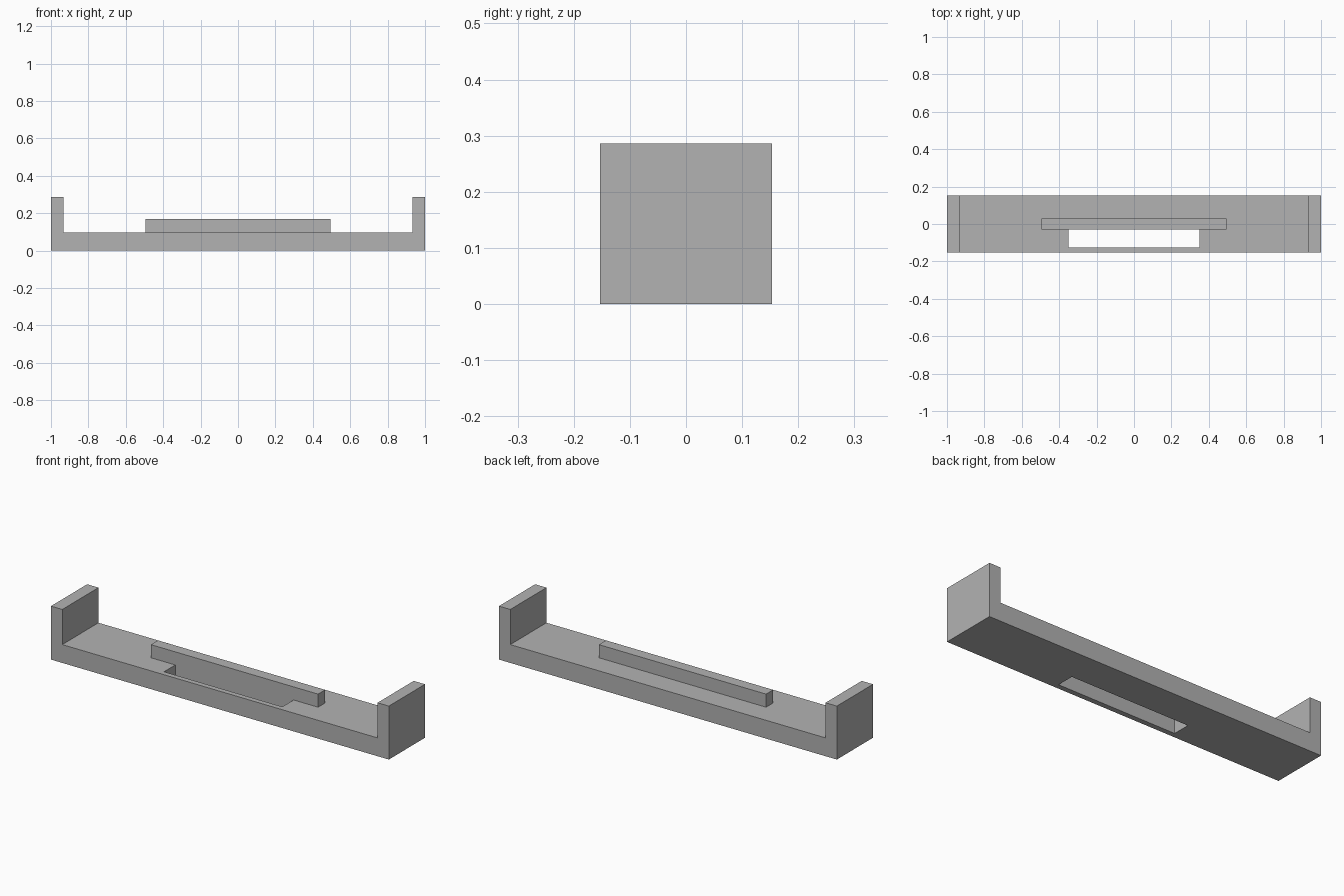
import bpy
import bmesh

old = bpy.data.objects.get("Cube")
if old:
    bpy.data.objects.remove(old, do_unlink=True)

HALF_DEPTH = 0.153
FLOOR = 0.098
HEIGHT = 0.286
WALL = 0.933   # inner face of the end walls

# Single flat grey
grey = bpy.data.materials.new("plain grey")
grey.use_nodes = True
colour = (0.448, 0.448, 0.448, 1)
grey.diffuse_color = colour
grey.node_tree.nodes["Principled BSDF"].inputs["Base Color"].default_value = colour


def extrude_profile(name, profile, y0, y1):
    """Extrude an x-z outline along y."""
    bm = bmesh.new()
    face = bm.faces.new([bm.verts.new((x, y0, z)) for x, z in profile])
    moved = bmesh.ops.extrude_face_region(bm, geom=[face])["geom"]
    verts = [g for g in moved if isinstance(g, bmesh.types.BMVert)]
    bmesh.ops.translate(bm, verts=verts, vec=(0, y1 - y0, 0))
    bmesh.ops.recalc_face_normals(bm, faces=bm.faces[:])
    mesh = bpy.data.meshes.new(name)
    bm.to_mesh(mesh)
    bm.free()
    mesh.materials.append(grey)
    obj = bpy.data.objects.new(name, mesh)
    bpy.context.collection.objects.link(obj)
    return obj


def block(name, half_x, y0, y1, z0, z1):
    outline = [(-half_x, z0), (half_x, z0), (half_x, z1), (-half_x, z1)]
    return extrude_profile(name, outline, y0, y1)


# U-shaped tray: floor with two upright ends
half = [(1, 0), (1, HEIGHT), (WALL, HEIGHT), (WALL, FLOOR)]
outline = half + [(-x, z) for x, z in reversed(half)]
tray = extrude_profile("tray", outline, -HALF_DEPTH, HALF_DEPTH)

# Slot cut through the floor in front of the rail
cutter = block("slot_cutter", 0.35, -0.125, -0.03, -0.1, 0.2)
cutter.hide_render = True
cut = tray.modifiers.new("slot", "BOOLEAN")
cut.operation = "DIFFERENCE"
cut.solver = "EXACT"
cut.object = cutter
bpy.context.view_layer.objects.active = tray
bpy.ops.object.modifier_apply(modifier=cut.name)
bpy.data.objects.remove(cutter, do_unlink=True)

# Raised rail along the middle
block("rail", 0.495, -0.03, 0.03, FLOOR, 0.168)
